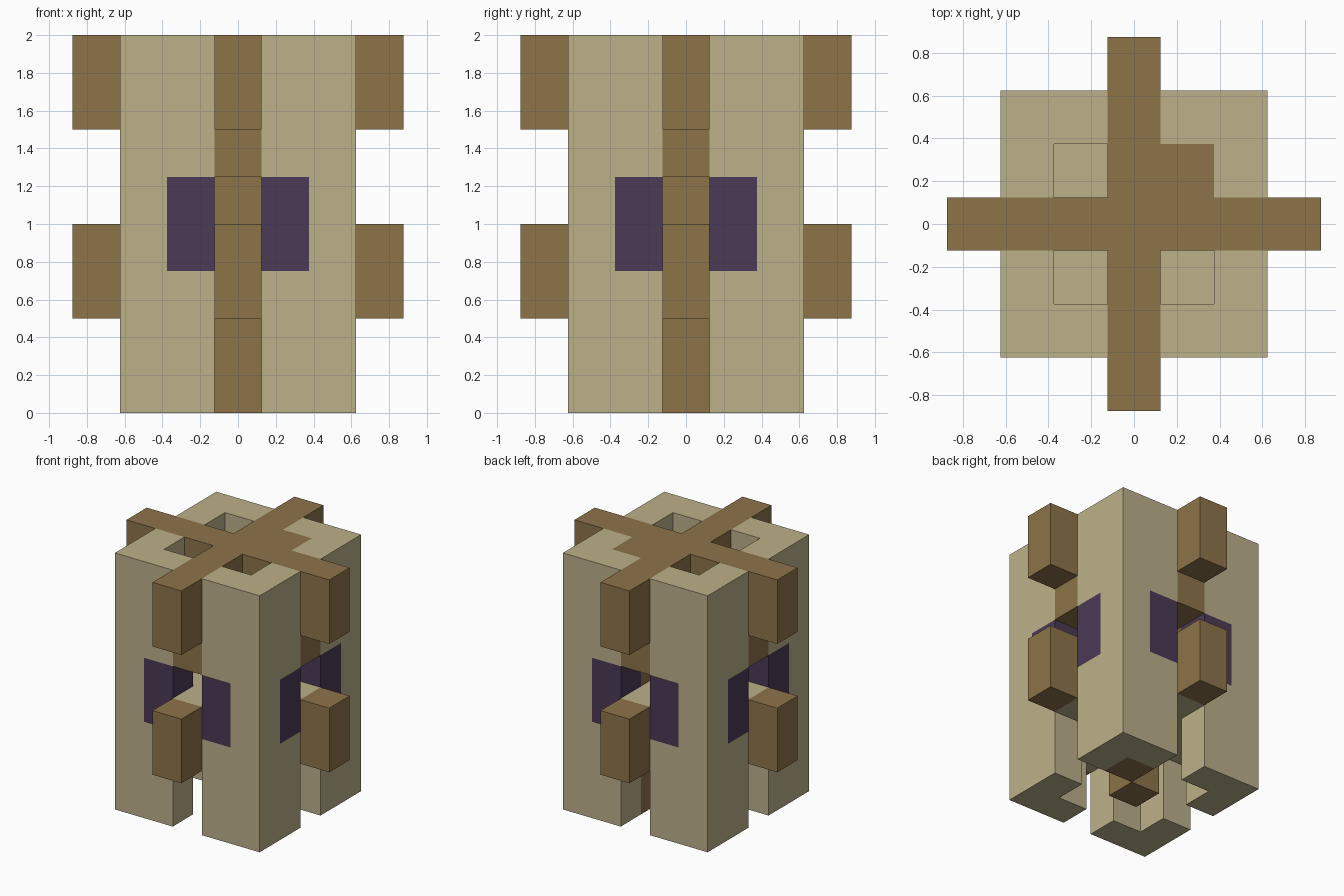
import bpy
import bmesh

cube = bpy.data.objects.get("Cube")
if cube:
    bpy.data.objects.remove(cube, do_unlink=True)


def material(name, rgb):
    mat = bpy.data.materials.new(name)
    mat.use_nodes = True
    mat.diffuse_color = (*rgb, 1)
    bsdf = next(n for n in mat.node_tree.nodes if n.type == "BSDF_PRINCIPLED")
    bsdf.inputs["Base Color"].default_value = (*rgb, 1)
    return mat


TAN = material("pale tan", (0.505, 0.44, 0.255))
BROWN = material("wood brown", (0.27, 0.174, 0.068))
PURPLE = material("dark purple", (0.07, 0.043, 0.092))


def prism(name, outline, levels, mats, rule=None):
    """Extrude an outline through a list of heights."""
    bm = bmesh.new()
    rings = [[bm.verts.new((x, y, z)) for x, y in outline] for z in levels]
    n = len(outline)
    for low, high in zip(rings, rings[1:]):
        for i in range(n):
            j = (i + 1) % n
            bm.faces.new((low[i], low[j], high[j], high[i]))
    bm.faces.new(rings[0][::-1])
    bm.faces.new(rings[-1])
    bmesh.ops.recalc_face_normals(bm, faces=bm.faces)
    if rule:
        for f in bm.faces:
            f.material_index = rule(f)
    mesh = bpy.data.meshes.new(name)
    bm.to_mesh(mesh)
    bm.free()
    for m in mats:
        mesh.materials.append(m)
    obj = bpy.data.objects.new(name, mesh)
    bpy.context.collection.objects.link(obj)
    return obj


def rect(x0, x1, y0, y1):
    return [(x0, y0), (x1, y0), (x1, y1), (x0, y1)]


def plus(reach, half, inner):
    """Plus outline; arms start from a square of half size inner."""
    quarter = [(inner, -inner), (inner, -half), (reach, -half),
               (reach, half), (inner, half)]
    if inner == half:
        quarter = quarter[2:4] + [(half, half)]
    points = []
    for _ in range(4):
        points += quarter
        quarter = [(-y, x) for x, y in quarter]
    return points


A, B, C, D = 0.125, 0.375, 0.625, 0.875


# Purple band at mid height, leaving the outer corner tan
def band(face):
    c = face.calc_center_median()
    return int(0.75 < c.z < 1.25 and min(abs(c.x), abs(c.y)) < B + 0.01)


# Four L-shaped corner posts
L_SHAPE = [(A, B), (B, B), (B, A), (C, A), (C, B), (C, C), (B, C), (A, C)]
for sx, side in ((1, "left"), (-1, "right")):
    for sy, end in ((1, "back"), (-1, "front")):
        outline = [(sx * x, sy * y) for x, y in L_SHAPE]
        prism(f"{end}_{side}_post", outline, (0, 0.75, 1.25, 2), (TAN, PURPLE), band)

# Tan floor joining the posts
prism("middle_floor", plus(C, A, B), (0.5, 1), (TAN,))

# Central column and the one filled corner
prism("central_column", rect(-A, A, -A, A), (0, 1.25), (BROWN,))
prism("corner_pillar", rect(A, B, A, B), (0, 2), (BROWN,))

# Upper crossed beams
prism("upper_beam_support", plus(C, A, A), (1.25, 1.5), (BROWN,))
prism("upper_crossed_beams", plus(D, A, A), (1.5, 2), (BROWN,))

# Lower beam ends
outline = rect(C, D, -A, A)
for side in ("left", "back", "right", "front"):
    prism(f"{side}_beam_end", outline, (0.5, 1), (BROWN,))
    outline = [(-y, x) for x, y in outline]
